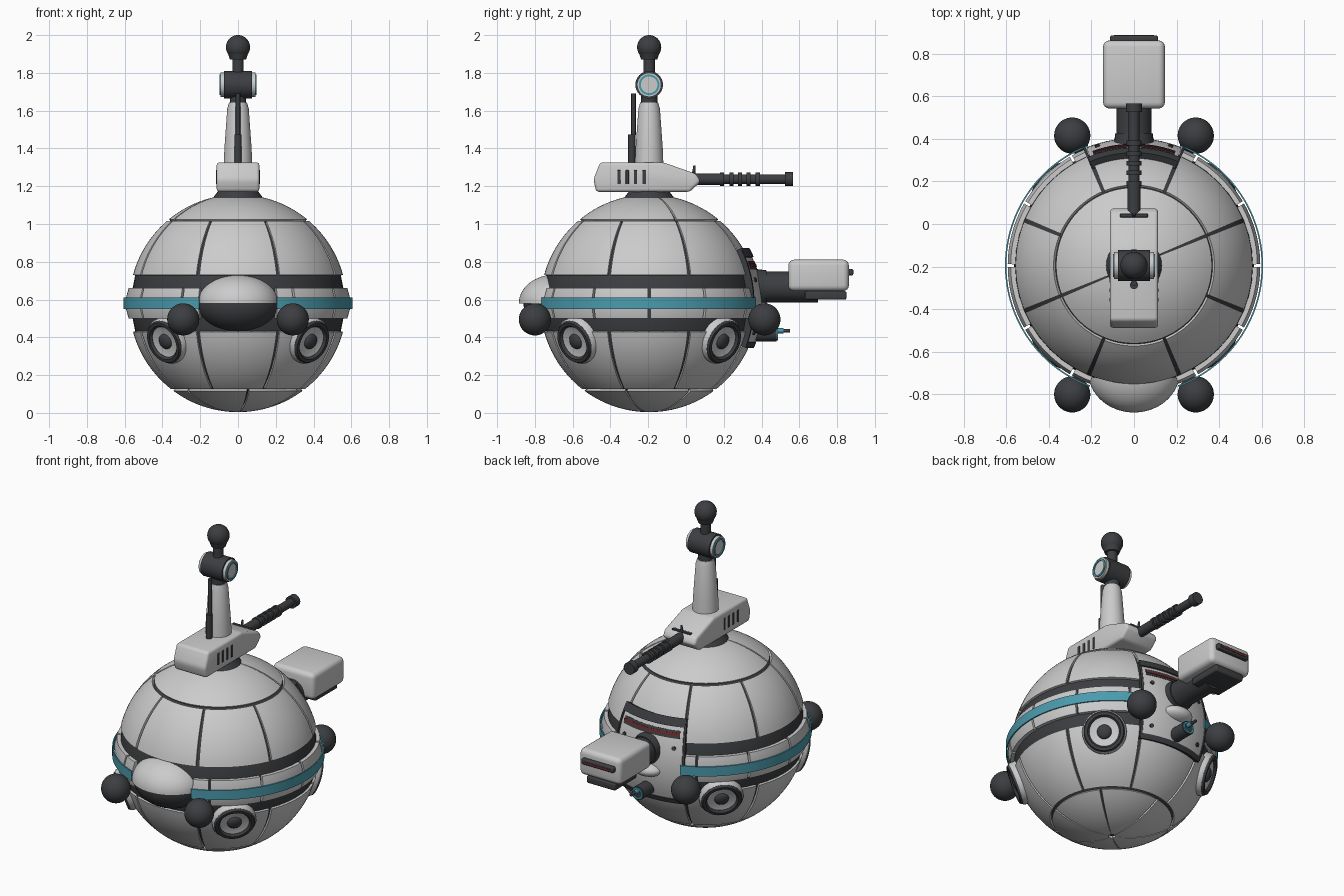
import bpy, bmesh
from math import sin, cos, radians, pi
from mathutils import Vector

if "Cube" in bpy.data.objects:
    bpy.data.objects.remove(bpy.data.objects["Cube"])

C = Vector((0, -0.195, 0.58))   # centre of the ball body
R = 0.576


def material(name, rgb):
    m = bpy.data.materials.new(name)
    m.diffuse_color = (*rgb, 1)
    m.use_nodes = True
    m.node_tree.nodes["Principled BSDF"].inputs["Base Color"].default_value = m.diffuse_color
    return m


DARK = material("dark", (0.045, 0.048, 0.053))
TEAL = material("teal", (0.07, 0.33, 0.42))
RED = material("red", (0.16, 0.02, 0.02))


def finish(name, bm, mat=None, loc=(0, 0, 0), axis=None):
    bmesh.ops.remove_doubles(bm, verts=bm.verts, dist=1e-5)
    bmesh.ops.recalc_face_normals(bm, faces=bm.faces)
    me = bpy.data.meshes.new(name)
    bm.to_mesh(me)
    bm.free()
    ob = bpy.data.objects.new(name, me)
    bpy.context.collection.objects.link(ob)
    ob.location = loc
    if axis is not None:
        ob.rotation_mode = 'QUATERNION'
        ob.rotation_quaternion = Vector(axis).to_track_quat('Z', 'Y')
    if mat:
        me.materials.append(mat)
    return ob


def sweep(name, prof, mat=None, loc=(0, 0, 0), axis=None, a0=0, a1=360, n=40):
    """Turn a closed (radius, height) profile around z, fully or partly."""
    bm = bmesh.new()
    full = a1 - a0 >= 360
    angs = [radians(a0 + (a1 - a0) * i / n) for i in range(n if full else n + 1)]
    rings = [[bm.verts.new((r * cos(a), r * sin(a), z)) for r, z in prof] for a in angs]
    k = len(prof)
    for i in range(n):
        p, q = rings[i], rings[(i + 1) % len(rings)]
        for j in range(k):
            bm.faces.new((p[j], q[j], q[(j + 1) % k], p[(j + 1) % k]))
    if not full:
        bm.faces.new(rings[0])
        bm.faces.new(rings[-1])
    return finish(name, bm, mat, loc, axis)


def arc(r, e0, e1, n=14):
    es = [radians(e0 + (e1 - e0) * i / n) for i in range(n + 1)]
    return [(r * cos(e), r * sin(e)) for e in es]


def shell(name, e0, e1, a0, a1, ro=R, ri=0.55, mat=None):
    """Curved plate on the ball between two elevations and two azimuths."""
    n = max(3, int((a1 - a0) / 3))
    return sweep(name, arc(ro, e0, e1) + arc(ri, e1, e0), mat, C, None, a0, a1, n)


def rod(name, r, a, b, mat=None, r2=None, n=32):
    a, b = Vector(a), Vector(b)
    h = (b - a).length
    return sweep(name, [(0, 0), (r, 0), (r2 or r, h), (0, h)], mat, a, b - a, n=n)


def box(name, c, s, bevel=0.0, mat=None):
    bm = bmesh.new()
    bmesh.ops.create_cube(bm, size=1)
    bmesh.ops.scale(bm, vec=s, verts=bm.verts)
    if bevel:
        bmesh.ops.bevel(bm, geom=bm.edges[:], offset=bevel, segments=4, profile=0.5, affect='EDGES')
    return finish(name, bm, mat, c)


def ball(name, c, s, mat=None):
    ob = sweep(name, arc(1, -90, 90, 24), mat, c, n=48)
    ob.scale = s
    return ob


# Ball body: dark core showing through the seams of the plates
ball("core", C, (0.564,) * 3, DARK)
for i in range(8):
    a = 22.5 + 45 * i
    shell("upper_plate", 15.2, 49, a + 0.9, a + 44.1)
    shell("lower_plate", -52, -15.2, a + 0.9, a + 44.1)
for a in (22.5, 202.5):
    shell("top_cap", 50.6, 88, a + 1, a + 179)
for i in range(6):
    shell("bottom_cap", -88, -53.6, 40 + 60 * i, 98 + 60 * i)

# Belt of raised segments with a teal stripe on each side
belt = [(0.55, -0.08), (0.579, -0.08), (0.593, -0.03), (0.593, 0.03), (0.579, 0.08), (0.55, 0.08)]
stripe = [(0.599, -0.03), (0.606, -0.03), (0.606, 0.03), (0.599, 0.03)]
cuts = [-70, -60, -30, 0, 30, 60, 69]
for side in (0, 180):
    for p, q in zip(cuts, cuts[1:]):
        a0, a1 = (p, q) if side == 0 else (180 - q, 180 - p)
        sweep("belt_segment", belt, None, C, None, a0 + 0.6, a1 - 0.6, 12)
    a0, a1 = (-70, 69) if side == 0 else (111, 250)
    sweep("belt_stripe", stripe, TEAL, C, None, a0, a1, 60)

# Nose: pale upper hood over a dark lower chin
hood = arc(1, 0, 90, 16) + [(0, 0)]
for name, zdir, depth, mat in (("nose_hood", 1, 0.19, None), ("nose_chin", -1, 0.165, DARK)):
    ob = sweep(name, hood, mat, (0, -0.695, 0.58), n=64)
    for v in ob.data.vertices:
        v.co = (0.215 * v.co.x, depth * v.co.y, 0.152 * zdir * v.co.z)
    if zdir < 0:
        ob.data.flip_normals()

# Corner balls and round side ports
for sx in (-1, 1):
    for y in (-0.80, 0.415):
        ball("corner_ball", (sx * 0.29, y, 0.495), (0.085,) * 3, DARK)
    for sy in (-1, 1):
        d = Vector((sx * 0.38, sy * 0.385, -0.2)).normalized()
        base = C + d * 0.53
        sweep("port_housing", [(0.095, 0), (0.127, 0), (0.127, 0.05), (0.12, 0.06), (0.095, 0.06)], None, base, d)
        sweep("port_ring", [(0.085, 0), (0.119, 0), (0.119, 0.062), (0.112, 0.073), (0.095, 0.073), (0.085, 0.06)],
              DARK, base, d)
        sweep("port_dish", [(0, 0), (0.088, 0), (0.088, 0.06), (0.06, 0.052), (0, 0.052)], None, base, d)
        sweep("port_button", [(0, 0)] + [(0.042, 0)] + [(0.042 * cos(t * pi / 12), 0.052 + 0.022 * sin(t * pi / 12))
                                                      for t in range(7)], DARK, base, d)

# Turret: neck and wedge shaped head
rod("turret_neck", 0.135, (0, C.y, 1.135), (0, C.y, 1.175), DARK, 0.105)
side = [(-0.475, 1.17), (-0.49, 1.235), (-0.455, 1.326), (-0.12, 1.326), (0.055, 1.265), (0.078, 1.225), (0.02, 1.17)]
bm = bmesh.new()
face = bm.faces.new([bm.verts.new((-0.113, y, z)) for y, z in side])
ext = bmesh.ops.extrude_face_region(bm, geom=[face], use_keep_orig=True)
bmesh.ops.translate(bm, vec=(0.226, 0, 0), verts=[g for g in ext["geom"] if isinstance(g, bmesh.types.BMVert)])
bmesh.ops.recalc_face_normals(bm, faces=bm.faces)
bmesh.ops.bevel(bm, geom=bm.edges[:], offset=0.016, segments=3, profile=0.5, affect='EDGES')
finish("turret_head", bm)
for sx in (-1, 1):
    for i in range(4):
        box("turret_vent", (sx * 0.112, -0.355 + 0.044 * i, 1.248), (0.008, 0.017, 0.075), 0.003, DARK)
box("turret_slot", (0, 0.04, 1.272), (0.13, 0.018, 0.012), 0.004, DARK)
rod("turret_sight", 0.01, (0, 0.04, 1.26), (0, 0.045, 1.31), DARK, 0.006, 12)

# Gun barrel with ribs and muzzle
rod("gun_barrel", 0.025, (0, 0.05, 1.237), (0, 0.55, 1.237), DARK)
rod("gun_sleeve", 0.03, (0, 0.05, 1.237), (0, 0.18, 1.237), DARK)
for y in (0.19, 0.24, 0.285, 0.33, 0.38):
    rod("gun_rib", 0.035, (0, y - 0.011, 1.237), (0, y + 0.011, 1.237), DARK)
rod("gun_muzzle", 0.037, (0, 0.525, 1.237), (0, 0.567, 1.237), DARK)

# Mast, sensor barrel and bulb
sweep("mast", [(0, 1.3), (0.076, 1.3), (0.072, 1.4), (0.057, 1.61), (0.048, 1.642), (0, 1.642)], None, (0, C.y, 0))
rod("mast_collar", 0.043, (0, C.y, 1.635), (0, C.y, 1.69), DARK)
sensor = Vector((0, C.y, 1.737))
rod("sensor_barrel", 0.073, sensor - Vector((0.075, 0, 0)), sensor + Vector((0.075, 0, 0)), DARK)
for sx in (-1, 1):
    at = lambda d: sensor + Vector((sx * d, 0, 0))
    rod("sensor_cap", 0.064, at(0.07), at(0.093), None)
    sweep("sensor_ring", [(0.044, 0), (0.055, 0), (0.055, 0.012), (0.044, 0.012)], TEAL, at(0.087), (sx, 0, 0))
rod("bulb_neck", 0.03, (0, C.y, 1.79), (0, C.y, 1.9), DARK)
rod("bulb_base", 0.042, (0, C.y, 1.87), (0, C.y, 1.92), DARK, 0.06)
ball("bulb", (0, C.y, 1.936), (0.064,) * 3, DARK)
rod("antenna_base", 0.019, (0, -0.287, 1.31), (0, -0.287, 1.475), DARK, n=16)
rod("antenna", 0.012, (0, -0.278, 1.47), (0, -0.278, 1.692), DARK, n=16)

# Rear plate with dark frame, red line and bolts
shell("rear_plate", -20, 28, 68, 112, 0.598)
shell("rear_frame_top", 24, 29, 67, 113, 0.606, 0.55, DARK)
shell("rear_frame_bottom", -23, -20, 67, 113, 0.603, 0.55, DARK)
shell("rear_red_groove", 17.5, 22, 70, 110, 0.6, 0.56, DARK)
shell("rear_red_line", 19, 20.5, 70, 110, 0.603, 0.56, RED)
for a in (66.5, 112.3):
    shell("rear_frame_side", -22, 28, a, a + 1.2, 0.603, 0.55, DARK)
for a in (73, 107):
    for e in (-15, 12):
        d = Vector((cos(radians(a)) * cos(radians(e)), sin(radians(a)) * cos(radians(e)), sin(radians(e))))
        rod("rear_bolt", 0.012, C + d * 0.58, C + d * 0.606, DARK, n=12)

# Rear arm and box
rod("rear_arm", 0.082, (0, 0.33, 0.667), (0, 0.70, 0.667), DARK)
rod("rear_arm_collar", 0.1, (0, 0.33, 0.667), (0, 0.425, 0.667), DARK, 0.088)
box("rear_box", (0, 0.702, 0.728), (0.29, 0.32, 0.166), 0.03)
box("rear_box_foot", (0, 0.74, 0.622), (0.2, 0.22, 0.045), 0.01, DARK)
box("rear_box_slot", (0, 0.868, 0.745), (0.225, 0.036, 0.036), 0.01, DARK)
box("rear_box_line", (0, 0.885, 0.745), (0.19, 0.006, 0.01), 0, RED)

# Rear cowl and lower socket with its pin
ball("rear_cowl", (0, 0.385, 0.545), (0.095, 0.07, 0.045))
rod("rear_socket", 0.042, (0, 0.33, 0.42), (0, 0.48, 0.42), DARK)
sweep("rear_socket_ring", [(0.026, 0), (0.037, 0), (0.037, 0.012), (0.026, 0.012)], TEAL, (0, 0.475, 0.42), (0, 1, 0))
rod("rear_pin", 0.009, (0, 0.47, 0.435), (0, 0.55, 0.435), DARK, n=12)
rod("rear_pin_sleeve", 0.014, (0, 0.47, 0.435), (0, 0.515, 0.435), TEAL, n=12)

# Smooth shading with crisp edges
bpy.ops.object.select_all(action='SELECT')
bpy.context.view_layer.objects.active = bpy.data.objects["core"]
bpy.ops.object.shade_smooth_by_angle(angle=radians(35))
